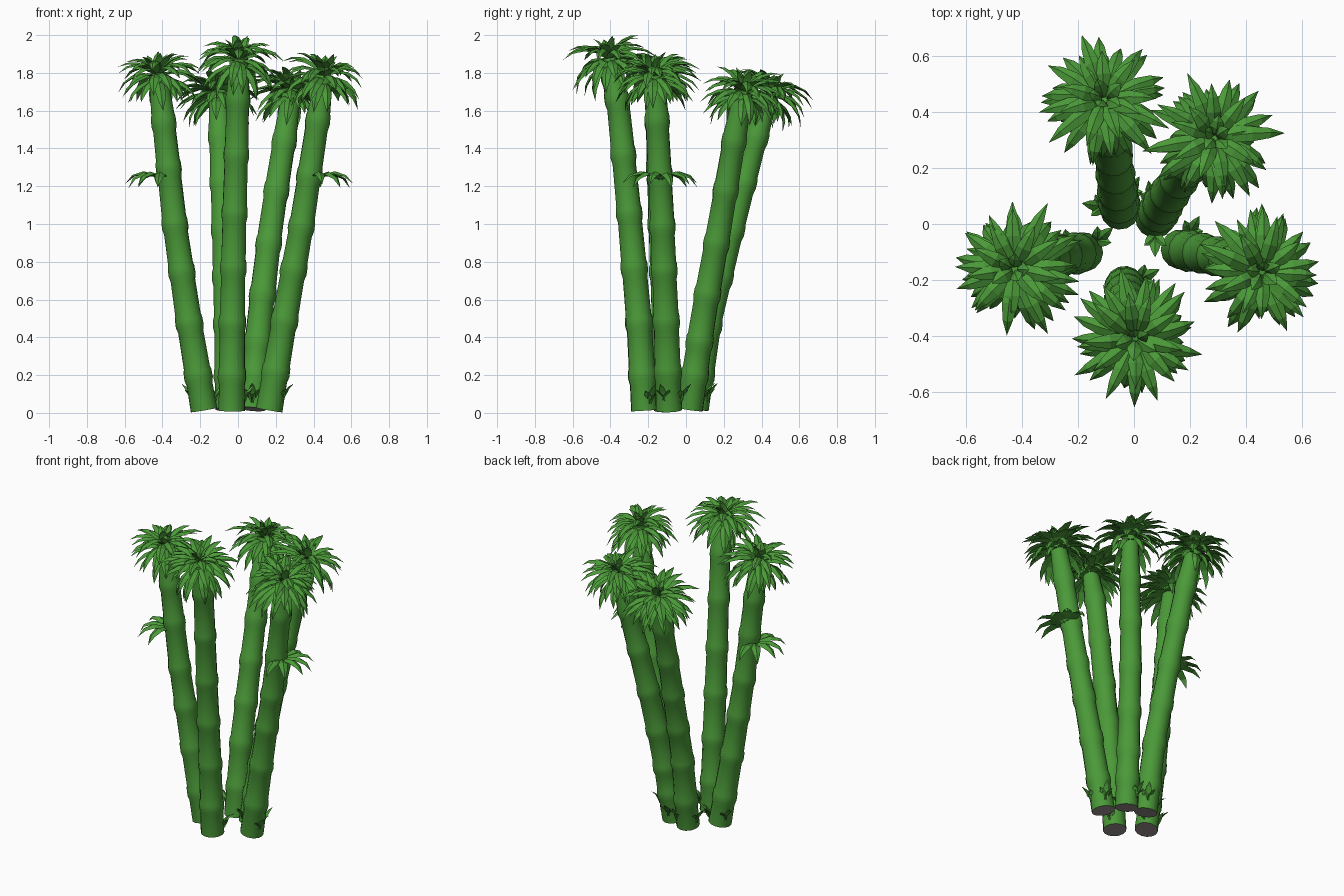
import bpy, bmesh, math, random
from mathutils import Vector, Matrix

if "Cube" in bpy.data.objects:
    bpy.data.objects.remove(bpy.data.objects["Cube"])

random.seed(4)
R = math.radians


def material(name, rgb):
    m = bpy.data.materials.new(name)
    m.diffuse_color = (*rgb, 1)
    m.use_nodes = True
    m.node_tree.nodes["Principled BSDF"].inputs["Base Color"].default_value = m.diffuse_color
    return m


GREEN = material("leaf green", (0.07, 0.32, 0.04))
CUT = material("cut end grey", (0.30, 0.27, 0.26))


def finish(bm, name, smooth=False):
    me = bpy.data.meshes.new(name)
    bm.to_mesh(me)
    bm.free()
    me.materials.append(GREEN)
    me.materials.append(CUT)
    if smooth:
        for p in me.polygons:
            p.use_smooth = True
        me.set_sharp_from_angle(angle=R(32))
    ob = bpy.data.objects.new(name, me)
    bpy.context.collection.objects.link(ob)


def at_height(path, z):
    """Point on a stalk's centre line."""
    for i in range(len(path) - 1):
        if z <= path[i + 1].z or i == len(path) - 2:
            a, b = path[i], path[i + 1]
            return a.lerp(b, (z - a.z) / (b.z - a.z))


def axis_at(path, z):
    return (at_height(path, z + 0.1) - at_height(path, z - 0.1)).normalized()


def leaf(bm, mat, yaw, pitch, droop, length, width, start=0.0):
    """Closed, ridged, pointed blade that bends downwards along its length."""
    heading = Vector((math.cos(yaw), math.sin(yaw), 0))
    side = Vector((-math.sin(yaw), math.cos(yaw), 0))
    p = heading * start
    rows = []
    shape = [0.45, 0.9, 1.0, 0.68, 0.0]
    n = len(shape) - 1
    for i, w in enumerate(shape):
        a = pitch - droop * i / n
        up = Vector((0, 0, math.cos(a))) - heading * math.sin(a)
        half = width * w / 2
        if w:
            pts = [p - side * half, p + up * half * 0.5, p + side * half]
        else:
            pts = [p]
        rows.append([bm.verts.new(mat @ q) for q in pts])
        p = p + (heading * math.cos(a) + Vector((0, 0, math.sin(a)))) * length / n
    for a, b in zip(rows, rows[1:]):
        for j, k in ((0, 1), (1, 2), (2, 0)):
            if len(b) == 3:
                bm.faces.new((a[j], b[j], b[k], a[k]))
            else:
                bm.faces.new((a[j], b[0], a[k]))


def stalk(name, path, nodes, sides=14):
    """Cane with a raised band at every node and a grey cut end."""
    top = path[-1].z
    levels = [(path[0].z, 1.0)]
    for z in nodes:
        levels += [(z - 0.05, 0.98), (z - 0.018, 1.09), (z + 0.022, 1.07), (z + 0.04, 1.0)]
    levels.append((top, 0.8))
    bm = bmesh.new()
    rings = []
    for z, k in levels:
        r = (0.071 - 0.011 * z / top) * k
        q = axis_at(path, z).to_track_quat('Z', 'Y')
        c = at_height(path, z)
        rings.append([bm.verts.new(c + q @ Vector((r * math.cos(t), r * math.sin(t), 0)))
                      for t in (2 * math.pi * i / sides for i in range(sides))])
    for a, b in zip(rings, rings[1:]):
        for i in range(sides):
            j = (i + 1) % sides
            bm.faces.new((a[i], a[j], b[j], b[i]))
    bm.faces.new(rings[-1])
    bm.faces.new(rings[0][::-1]).material_index = 1
    finish(bm, name, True)


def crown(name, path):
    """Drooping tuft: rings of leaves from upright to hanging."""
    axis = Vector((0, 0, 1)).lerp(axis_at(path, path[-1].z), 0.8)
    mat = Matrix.Translation(path[-1]) @ axis.to_track_quat('Z', 'Y').to_matrix().to_4x4()
    bm = bmesh.new()
    # count, pitch, droop, length, base height
    for count, pitch, droop, length, h in ((5, 75, 40, 0.11, 0.01), (9, 50, 75, 0.20, 0.0),
                                           (13, 32, 80, 0.245, -0.005), (14, 5, 75, 0.245, -0.02),
                                           (11, -15, 70, 0.225, -0.04)):
        phase = random.uniform(0, 6.28)
        for i in range(count):
            yaw = phase + 2 * math.pi * i / count + random.uniform(-0.17, 0.17)
            leaf(bm, mat @ Matrix.Translation((0, 0, h)), yaw, R(pitch + random.uniform(-12, 12)),
                 R(droop + random.uniform(-15, 15)), length * random.uniform(0.86, 1.08), 0.054, 0.015)
    finish(bm, name)


def spray(name, path, z, yaw):
    """Side fan of hanging leaves part way up a stalk."""
    base = at_height(path, z) + Vector((math.cos(yaw), math.sin(yaw), 0)) * 0.04
    bm = bmesh.new()
    for a, drop in ((-80, 110), (-48, 125), (-15, 110), (18, 130), (50, 115), (82, 125)):
        leaf(bm, Matrix.Translation(base), yaw + R(a), R(42), R(drop), 0.24, 0.058)
    finish(bm, name)


def shoots(name, path, yaws):
    """Short upright sprouts around the foot of a stalk."""
    bm = bmesh.new()
    for yaw in yaws:
        out = Vector((math.cos(R(yaw)), math.sin(R(yaw)), 0))
        base = path[0] + out * 0.065 + Vector((0, 0, 0.035))
        for d, length in ((-50, 0.09), (0, 0.13), (50, 0.09)):
            leaf(bm, Matrix.Translation(base), R(yaw + d), R(70), R(40), length, 0.04)
    finish(bm, name)


# centre lines of the five canes, heights of their nodes, directions of foot sprouts
canes = {
    "left": ([(-0.18, -0.10, 0.015), (-0.262, -0.115, 0.5), (-0.335, -0.135, 1.0), (-0.40, -0.155, 1.6),
              (-0.425, -0.16, 1.80)], (0.2, 0.48, 0.75, 1.0, 1.3, 1.54), (150, 40)),
    "front": ([(-0.033, -0.22, 0.012), (-0.03, -0.25, 0.5), (-0.02, -0.295, 1.0), (-0.002, -0.355, 1.6),
               (0.005, -0.405, 1.88)], (0.2, 0.48, 0.77, 1.06, 1.37, 1.66), (25,)),
    "right": ([(0.165, -0.09, 0.015), (0.248, -0.105, 0.5), (0.338, -0.125, 1.0), (0.43, -0.155, 1.6),
               (0.455, -0.17, 1.79)], (0.22, 0.49, 0.76, 0.99, 1.26, 1.55), (60, -20)),
    "back_right": ([(0.075, 0.02, 0.02), (0.115, 0.09, 0.5), (0.175, 0.18, 1.0), (0.255, 0.265, 1.5),
                    (0.285, 0.305, 1.71)], (0.2, 0.38, 0.63, 0.9, 1.18, 1.44), (100, -90)),
    "back_left": ([(-0.05, 0.05, 0.02), (-0.06, 0.125, 0.5), (-0.075, 0.25, 1.0), (-0.09, 0.355, 1.4),
                   (-0.105, 0.44, 1.70)], (0.2, 0.47, 0.72, 0.97, 1.22, 1.46), (170, 60)),
}
for key, (pts, nodes, yaws) in canes.items():
    path = [Vector(p) for p in pts]
    stalk(key + "_stalk", path, nodes)
    crown(key + "_crown", path)
    shoots(key + "_shoots", path, yaws)
    if key == "left":
        spray("left_side_leaves", path, 1.21, math.pi)
    if key == "right":
        spray("right_side_leaves", path, 1.21, 0)
